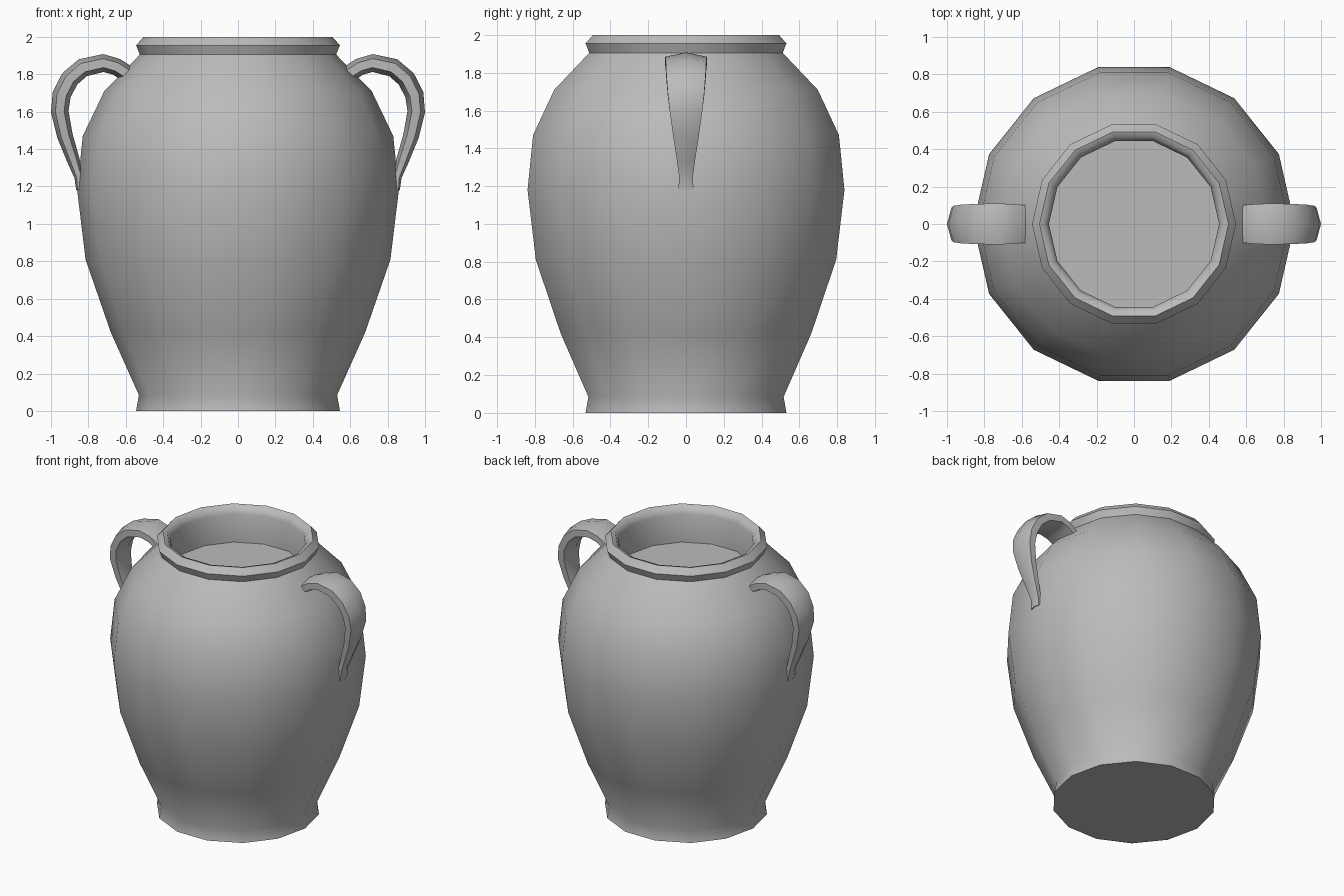
import bpy, bmesh, math
from mathutils import Vector

cube = bpy.data.objects.get("Cube")
if cube:
    bpy.data.objects.remove(cube, do_unlink=True)

SIDES = 14

clay = bpy.data.materials.new("grey clay")
clay.use_nodes = True
GREY = (0.5, 0.5, 0.5, 1.0)
clay.diffuse_color = GREY
clay.node_tree.nodes["Principled BSDF"].inputs["Base Color"].default_value = GREY


def finish(name, bm, angle):
    bmesh.ops.recalc_face_normals(bm, faces=bm.faces)
    mesh = bpy.data.meshes.new(name)
    bm.to_mesh(mesh)
    bm.free()
    mesh.materials.append(clay)
    obj = bpy.data.objects.new(name, mesh)
    bpy.context.collection.objects.link(obj)
    bpy.ops.object.select_all(action='DESELECT')
    obj.select_set(True)
    bpy.context.view_layer.objects.active = obj
    bpy.ops.object.shade_smooth_by_angle(angle=math.radians(angle))
    return obj


def skin(bm, rings):
    """Join equal rings of points with quads and cap both ends."""
    loops = [[bm.verts.new(p) for p in ring] for ring in rings]
    n = len(loops[0])
    for a, b in zip(loops, loops[1:]):
        for i in range(n):
            j = (i + 1) % n
            bm.faces.new((a[i], a[j], b[j], b[i]))
    bm.faces.new(loops[0])
    bm.faces.new(loops[-1])


def lathe(name, profile, angle):
    """Turn a (radius, height) profile around z."""
    bm = bmesh.new()
    skin(bm, [[(r * math.cos(math.tau * i / SIDES), r * math.sin(math.tau * i / SIDES), z)
               for i in range(SIDES)] for r, z in profile])
    return finish(name, bm, angle)


# Pot: foot, belly, shoulder, rounded rim, then the inner wall and floor
lathe("pot_body", [
    (0.545, 0.0), (0.53, 0.085),
    (0.68, 0.42), (0.815, 0.81), (0.86, 1.18), (0.83, 1.47), (0.715, 1.71), (0.525, 1.905),
    (0.545, 1.955), (0.505, 2.0), (0.475, 1.99), (0.455, 1.945),
    (0.455, 1.74)], 50)

# Handle stations: x, z, half thickness, half width
STATIONS = [
    (0.58, 1.795, 0.045, 0.115), (0.65, 1.84, 0.046, 0.122), (0.72, 1.86, 0.048, 0.127),
    (0.83, 1.835, 0.05, 0.124), (0.90, 1.775, 0.05, 0.12), (0.943, 1.69, 0.05, 0.112),
    (0.953, 1.60, 0.047, 0.10), (0.925, 1.47, 0.042, 0.078), (0.88, 1.34, 0.034, 0.055),
    (0.85, 1.25, 0.025, 0.042), (0.85, 1.18, 0.015, 0.046)]


def handle(name, side):
    bm = bmesh.new()
    rings = []
    for k, (x, z, t, w) in enumerate(STATIONS):
        a, b = STATIONS[max(k - 1, 0)], STATIONS[min(k + 1, len(STATIONS) - 1)]
        along = Vector((b[0] - a[0], 0, b[1] - a[1])).normalized()
        out = Vector((-along.z, 0, along.x))
        ring = []
        for i in range(6):
            ang = math.tau * i / 6
            p = Vector((x, 0, z)) + out * t * math.cos(ang) + Vector((0, w * math.sin(ang), 0))
            ring.append((p.x * side, p.y, p.z))
        rings.append(ring)
    skin(bm, rings)
    return finish(name, bm, 65)


# One strap handle on each side
handle("left_handle", 1)
handle("right_handle", -1)
